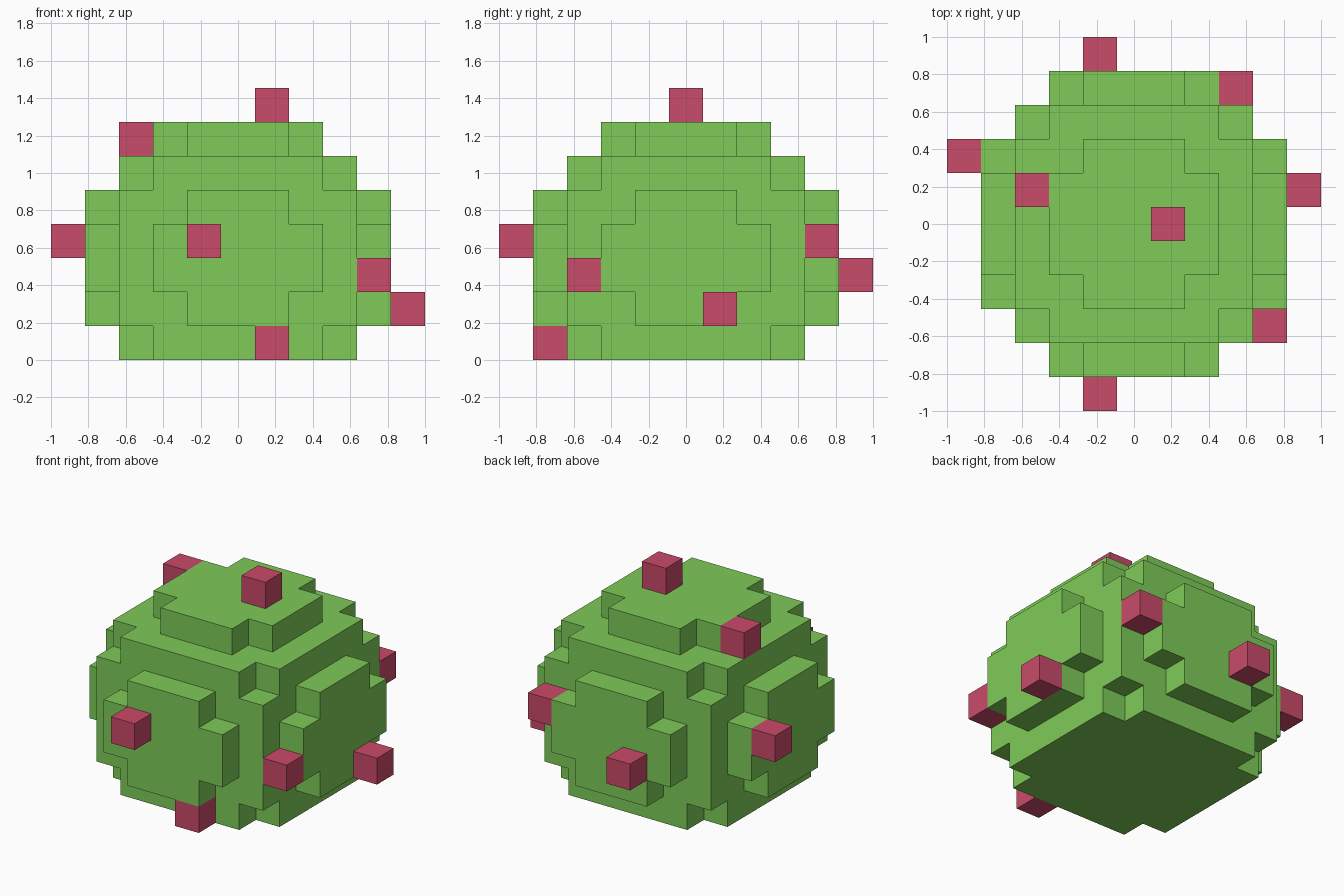
import bpy, bmesh
from mathutils import Vector

if "Cube" in bpy.data.objects:
    bpy.data.objects.remove(bpy.data.objects["Cube"])

U = 2 / 11          # edge length of one block
LAYERS = 7          # block layers in the rounded body
MID = 2.5           # layer height of the body's centre


def material(name, rgb):
    m = bpy.data.materials.new(name)
    m.diffuse_color = (*rgb, 1)
    m.use_nodes = True
    m.node_tree.nodes["Principled BSDF"].inputs["Base Color"].default_value = m.diffuse_color
    return m


green = material("cactus green", (0.209, 0.597, 0.098))
pink = material("spine pink", (0.591, 0.069, 0.144))


def build_blocks(name, cells, mat):
    """Mesh the outer skin of a set of grid blocks (i, j centred, k from ground)."""
    bm = bmesh.new()
    for c in cells:
        centre = Vector((c[0], c[1], c[2] + 0.5))
        for axis in range(3):
            for sign in (-1, 1):
                n = [0, 0, 0]
                n[axis] = sign
                if tuple(a + b for a, b in zip(c, n)) in cells:
                    continue
                u, v = Vector((0, 0, 0)), Vector((0, 0, 0))
                u[(axis + 1) % 3] = 0.5
                v[(axis + 2) % 3] = 0.5 * sign
                mid = centre + Vector(n) * 0.5
                bm.faces.new([bm.verts.new((mid + u * a + v * b) * U)
                              for a, b in ((-1, -1), (1, -1), (1, 1), (-1, 1))])
    bmesh.ops.remove_doubles(bm, verts=bm.verts, dist=0.001)
    # merge flat areas into single faces
    bmesh.ops.dissolve_limit(bm, angle_limit=0.01, verts=bm.verts, edges=bm.edges)
    me = bpy.data.meshes.new(name)
    bm.to_mesh(me)
    bm.free()
    me.materials.append(mat)
    ob = bpy.data.objects.new(name, me)
    bpy.context.collection.objects.link(ob)
    return ob


# Round body: blocks inside a slightly flattened sphere
body = {(i, j, k)
        for i in range(-4, 5) for j in range(-4, 5) for k in range(LAYERS)
        if i * i + j * j + 1.02 * (k + 0.5 - MID - 0.5) ** 2 < 20.4}
build_blocks("cactus_body", body, green)

# Spines: single blocks stuck on the outside
spines = [(1, 0, 7), (-3, 1, 6), (-5, 2, 3), (-1, -5, 3), (3, 4, 3),
          (4, -3, 2), (-1, 5, 2), (5, 1, 1), (1, -4, 0)]
for n, cell in enumerate(spines, 1):
    build_blocks(f"spine_{n}", {cell}, pink)
